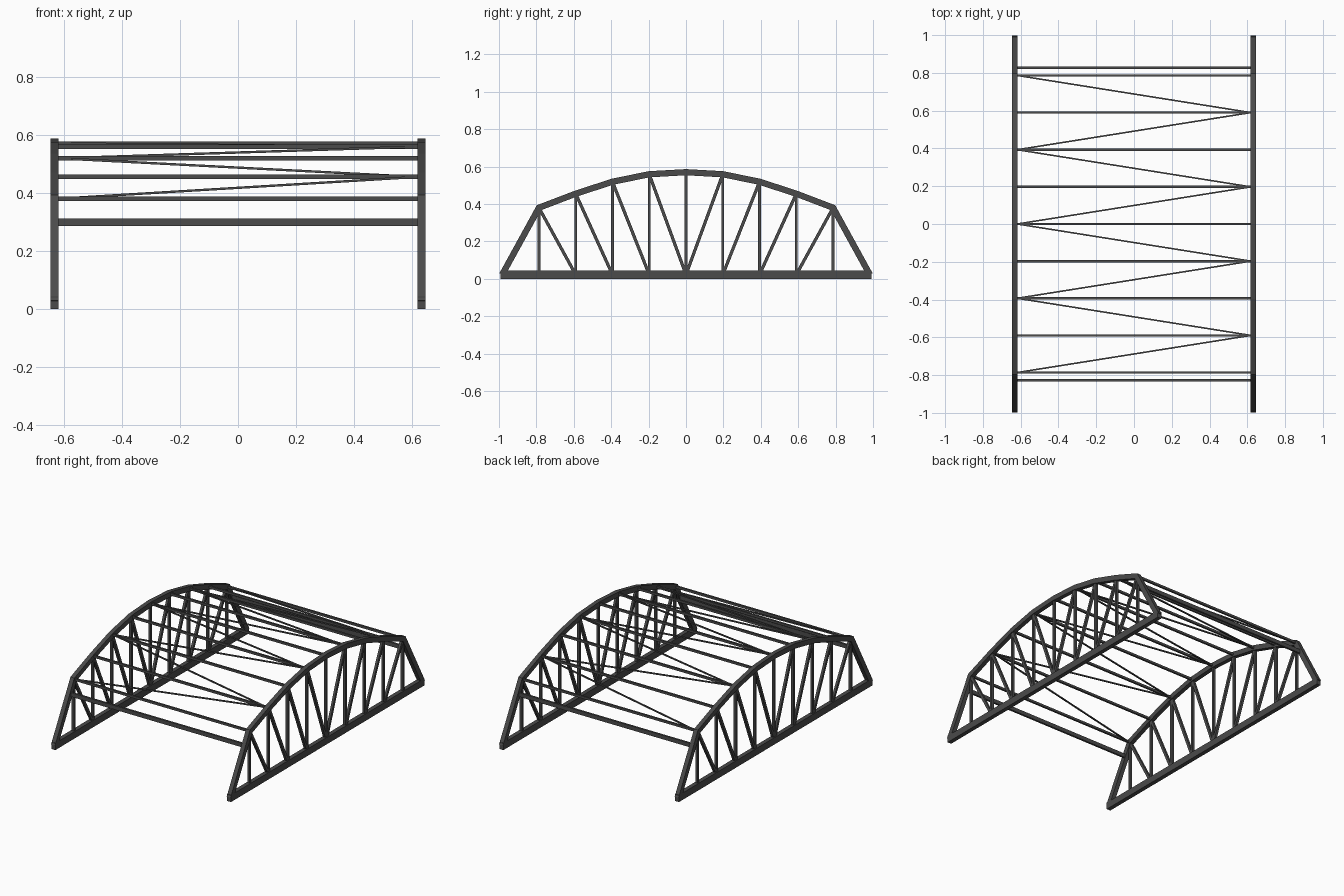
import bpy, bmesh
from mathutils import Vector, Matrix

if "Cube" in bpy.data.objects:
    bpy.data.objects.remove(bpy.data.objects["Cube"])

STEP = 0.1966          # panel length along the truss
TRUSS_X = 0.631        # centre of each truss
TRUSS_W = 0.028
CHORD_Z = 0.0225
HEIGHTS = [0.57, 0.559, 0.519, 0.455, 0.38]   # top nodes from midspan outwards

steel = bpy.data.materials.new("dark_grey_steel")
steel.diffuse_color = (0.07, 0.07, 0.07, 1)
steel.use_nodes = True
steel.node_tree.nodes["Principled BSDF"].inputs["Base Color"].default_value = steel.diffuse_color


def finish(bm, name):
    bmesh.ops.recalc_face_normals(bm, faces=bm.faces)
    me = bpy.data.meshes.new(name)
    bm.to_mesh(me)
    bm.free()
    me.materials.append(steel)
    ob = bpy.data.objects.new(name, me)
    bpy.context.collection.objects.link(ob)
    return ob


def bar(name, a, b, width, depth, side=(1, 0, 0)):
    """Rectangular bar from a to b; width runs along the side vector."""
    a, b, s = Vector(a), Vector(b), Vector(side)
    d = (b - a).normalized()
    s = (s - d * s.dot(d)).normalized()
    t = d.cross(s)
    rot = Matrix((s, t, d)).transposed().to_4x4()
    size = Matrix.Diagonal((width, depth, (b - a).length, 1))
    bm = bmesh.new()
    bmesh.ops.create_cube(bm, size=1, matrix=Matrix.Translation((a + b) / 2) @ rot @ size)
    return finish(bm, name)


def top_z(k):
    return HEIGHTS[abs(k)]


def arch(name, x, thick):
    """Mitred arched top chord with its sloping end posts."""
    pts = [Vector((k * STEP, CHORD_Z if abs(k) == 5 else top_z(k))) for k in range(-5, 6)]
    bm = bmesh.new()
    rings = []
    for i, p in enumerate(pts):
        d0 = (p - pts[i - 1]).normalized() if i else (pts[1] - p).normalized()
        d1 = (pts[i + 1] - p).normalized() if i < len(pts) - 1 else d0
        n0, n1 = Vector((-d0.y, d0.x)), Vector((-d1.y, d1.x))
        m = (n0 + n1).normalized()
        m *= thick / 2 / m.dot(n0)
        rings.append([bm.verts.new((x + sx * TRUSS_W / 2, p.x + s * m.x, p.y + s * m.y))
                      for sx, s in ((-1, -1), (1, -1), (1, 1), (-1, 1))])
    for r, q in zip(rings, rings[1:]):
        for j in range(4):
            bm.faces.new((r[j], r[(j + 1) % 4], q[(j + 1) % 4], q[j]))
    bm.faces.new(rings[0])
    bm.faces.new(rings[-1])
    return finish(bm, name)


# Two side trusses
for side, x in (("left", -TRUSS_X), ("right", TRUSS_X)):
    bar(side + "_bottom_chord", (x, -0.993, CHORD_Z), (x, 0.993, CHORD_Z), TRUSS_W, 0.045)
    arch(side + "_arched_chord", x, 0.033)
    for k in range(-4, 5):
        y = k * STEP
        bar(side + "_vertical", (x, y, CHORD_Z), (x, y, top_z(k)), 0.016, 0.015)
        if k:   # diagonals lean down towards midspan
            inner = (abs(k) - 1) * (1 if k > 0 else -1) * STEP
            bar(side + "_diagonal", (x, y, top_z(k)), (x, inner, CHORD_Z), 0.016, 0.017)

# Cross struts between the top nodes
X_IN = TRUSS_X - TRUSS_W / 2 + 0.002
for k in range(-4, 5):
    bar("cross_strut", (-X_IN, k * STEP, top_z(k)), (X_IN, k * STEP, top_z(k)), 0.012, 0.015, (0, 1, 0))

# Zigzag wind bracing
for k in range(-4, 4):
    s = -1 if k % 2 == 0 else 1
    bar("wind_brace", (s * X_IN, k * STEP, top_z(k)),
        (-s * X_IN, (k + 1) * STEP, top_z(k + 1)), 0.008, 0.008, (0, 1, 0))

# Portal struts between the end posts
for y in (-0.827, 0.827):
    bar("portal_strut", (-X_IN, y, 0.299), (X_IN, y, 0.299), 0.013, 0.026, (0, 1, 0))
